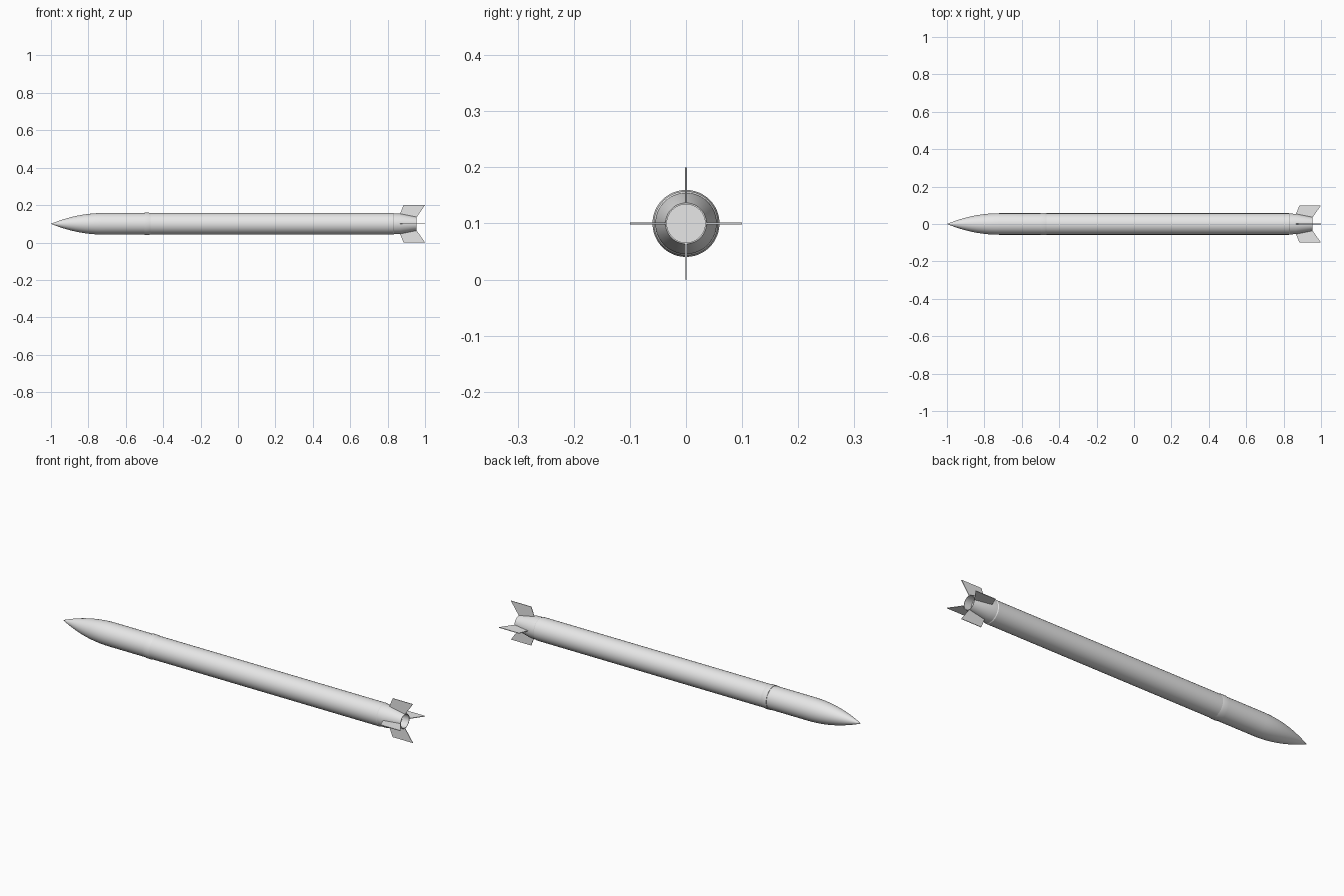
import bpy, bmesh
from math import cos, sin, pi, radians

cube = bpy.data.objects.get("Cube")
if cube:
    bpy.data.objects.remove(cube, do_unlink=True)

AXIS_Z = 0.1      # height of the long axis
R = 0.0575        # body radius
SIDES = 48

grey = bpy.data.materials.new("light_grey")
grey.use_nodes = True
colour = (0.8, 0.8, 0.8, 1)
grey.diffuse_color = colour
grey.node_tree.nodes["Principled BSDF"].inputs["Base Color"].default_value = colour


def finish(name, bm, smooth):
    bmesh.ops.recalc_face_normals(bm, faces=bm.faces)
    mesh = bpy.data.meshes.new(name)
    bm.to_mesh(mesh)
    bm.free()
    mesh.materials.append(grey)
    ob = bpy.data.objects.new(name, mesh)
    ob.location.z = AXIS_Z
    bpy.context.collection.objects.link(ob)
    if smooth:
        bpy.ops.object.select_all(action='DESELECT')
        ob.select_set(True)
        bpy.context.view_layer.objects.active = ob
        bpy.ops.object.shade_smooth_by_angle(angle=radians(30))
    return ob


def lathe(name, profile):
    """Revolve (x, radius) points about the long axis; radius 0 closes to a point."""
    bm = bmesh.new()
    rings = []
    for x, r in profile:
        count = SIDES if r > 0 else 1
        rings.append([bm.verts.new((x, r * cos(2 * pi * i / SIDES), r * sin(2 * pi * i / SIDES)))
                      for i in range(count)])
    for a, b in zip(rings, rings[1:]):
        for i in range(SIDES):
            j = (i + 1) % SIDES
            corners = [a[i % len(a)], a[j % len(a)], b[j % len(b)], b[i % len(b)]]
            bm.faces.new(list(dict.fromkeys(corners)))
    return finish(name, bm, True)


# Pointed nose with a curved outline, running into the forward tube
NOSE_LEN, STEPS = 0.28, 14
nose = [(-1 + NOSE_LEN * i / STEPS, R * (1 - (1 - i / STEPS) ** 2)) for i in range(STEPS + 1)]
lathe("nose_section", nose + [(-0.49, R)])

# Slightly raised joint collar
lathe("joint_collar", [(-0.5, R - 0.002), (-0.5, 0.0597), (-0.478, 0.0597), (-0.465, R - 0.0005)])

# Long main tube
lathe("main_body", [(-0.49, R), (0.83, R), (0.835, R - 0.003)])

# Tapered tail with a recessed nozzle
lathe("tail_cone", [(0.82, 0.0555), (0.865, 0.0545), (0.955, 0.0365), (0.955, 0.034),
                    (0.915, 0.034), (0.915, 0)])

# Four thin swept fins
FIN = [(0.865, 0.05), (0.885, 0.1), (1.0, 0.1), (0.955, 0.0355)]
HALF = 0.0015
for k, side in enumerate(("left", "top", "right", "bottom")):
    a = k * pi / 2
    bm = bmesh.new()
    layers = [[bm.verts.new((x, r * cos(a) - t * sin(a), r * sin(a) + t * cos(a))) for x, r in FIN]
              for t in (-HALF, HALF)]
    for layer in layers:
        bm.faces.new(layer)
    for i in range(len(FIN)):
        j = (i + 1) % len(FIN)
        bm.faces.new((layers[0][i], layers[0][j], layers[1][j], layers[1][i]))
    finish("fin_" + ("back", "top", "front", "bottom")[k], bm, False)
